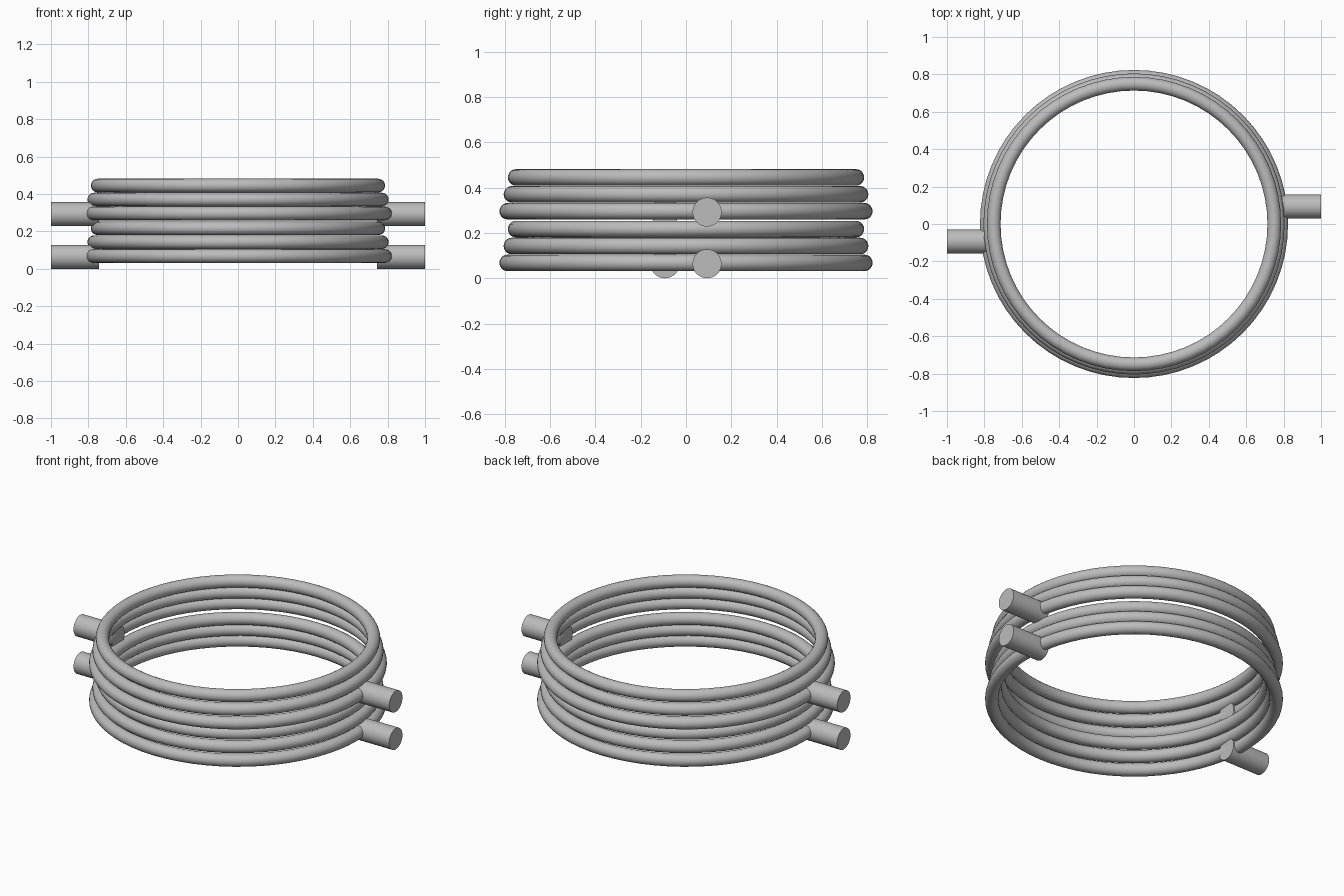
import bpy
import math

cube = bpy.data.objects.get("Cube")
if cube:
    bpy.data.objects.remove(cube, do_unlink=True)

# Plain grey metal
metal = bpy.data.materials.new("grey metal")
metal.use_nodes = True
grey = (0.5, 0.5, 0.5, 1)
metal.diffuse_color = grey
metal.node_tree.nodes["Principled BSDF"].inputs["Base Color"].default_value = grey

TUBE = 0.0365
PIPE = 0.064
PITCH = 0.0745
STACK = 0.228


def finish(name):
    ob = bpy.context.object
    ob.name = name
    ob.data.materials.append(metal)
    bpy.ops.object.shade_smooth_by_angle(angle=math.radians(40))


for level, stack in enumerate(("lower", "upper")):
    base = level * STACK
    # Three stacked rings, narrowing upwards
    for i in range(3):
        bpy.ops.mesh.primitive_torus_add(
            major_radius=0.787 - 0.0185 * i, minor_radius=TUBE,
            major_segments=64, minor_segments=20,
            location=(0, 0, 0.068 + base + PITCH * i))
        finish(f"{stack}_ring_{i + 1}")
    # Pipe stubs on opposite sides
    for side, label in ((1, "left"), (-1, "right")):
        bpy.ops.mesh.primitive_cylinder_add(
            vertices=40, radius=PIPE, depth=0.256,
            location=(side * 0.872, side * 0.093, PIPE + base),
            rotation=(0, math.pi / 2, 0))
        finish(f"{stack}_{label}_pipe")
